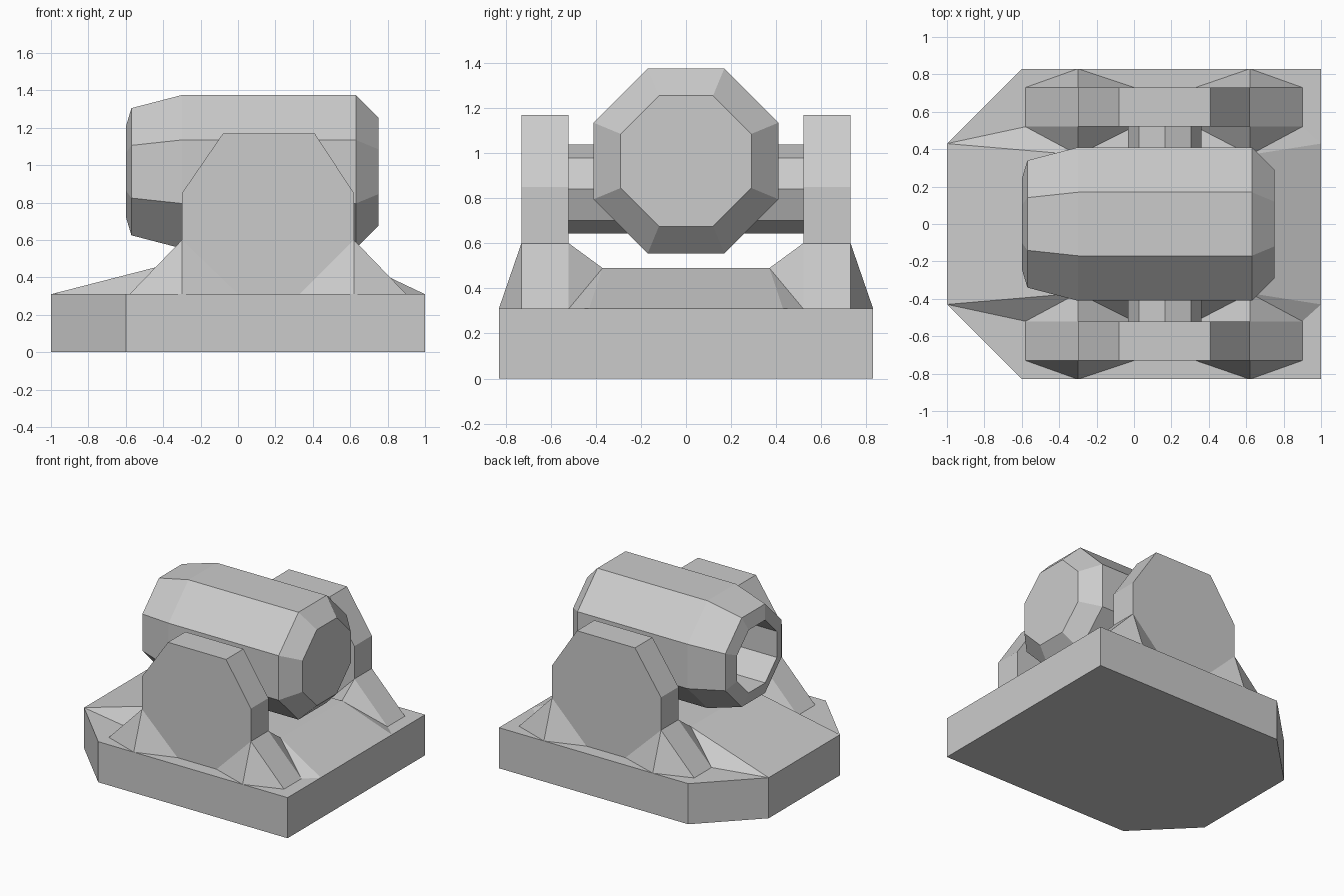
import bpy, bmesh
from math import cos, sin, pi

if "Cube" in bpy.data.objects:
    bpy.data.objects.remove(bpy.data.objects["Cube"])


def finish(name, bm, mirror=False):
    bmesh.ops.recalc_face_normals(bm, faces=bm.faces)
    me = bpy.data.meshes.new(name)
    bm.to_mesh(me)
    bm.free()
    ob = bpy.data.objects.new(name, me)
    bpy.context.collection.objects.link(ob)
    if mirror:
        m = ob.modifiers.new("mirror", 'MIRROR')
        m.use_axis = (False, True, False)
        m.use_mirror_merge = False
    return ob


def loft(name, rings, mirror=False):
    """Skin consecutive rings of points and cap both ends."""
    bm = bmesh.new()
    loops = [[bm.verts.new(p) for p in r] for r in rings]
    n = len(loops[0])
    for a, b in zip(loops, loops[1:]):
        for i in range(n):
            j = (i + 1) % n
            bm.faces.new((a[i], a[j], b[j], b[i]))
    bm.faces.new(loops[0])
    bm.faces.new(loops[-1])
    return finish(name, bm, mirror)


def hull(name, pts, mirror=False):
    """Convex solid around the points."""
    bm = bmesh.new()
    for p in pts:
        bm.verts.new(p)
    res = bmesh.ops.convex_hull(bm, input=bm.verts)
    junk = {e for e in res["geom_interior"] + res["geom_unused"]
            if isinstance(e, bmesh.types.BMVert)}
    bmesh.ops.delete(bm, geom=list(junk), context='VERTS')
    bmesh.ops.dissolve_limit(bm, angle_limit=0.01, verts=bm.verts, edges=bm.edges)
    return finish(name, bm, mirror)


# Base slab with two cut corners
outline = [(1, -.83), (1, .83), (-.6, .83), (-1, .43), (-1, -.43), (-.6, -.83)]
loft("base", [[(x, y, z) for x, y in outline] for z in (0, .31)])

# Low sloped rise between the supports
foot = [(1, .43), (.9, .52), (-.58, .52), (-1, .43)]
rise = [(x, s * y, .31) for x, y in foot for s in (1, -1)]
rise += [(x, s * .37, .49) for x in (-.3, .62) for s in (1, -1)]
hull("raised_deck", rise)

# Side supports, mirrored front to back
profile = [(-.3, .3), (.62, .3), (.62, .85), (.41, 1.17), (-.08, 1.17), (-.3, .85)]
loft("support", [[(x, y, z) for x, z in profile] for y in (.52, .73)], True)

# Pointed feet bracing each support edge
for name, x, out, inn in (("brace_left", -.3, -.58, 0), ("brace_right", .62, .9, .33)):
    pts = [(px, y, z) for px, z in ((out, .31), (inn, .31), (x, .6)) for y in (.52, .73)]
    hull(name, pts + [(x, .83, .31), (x, .37, .49)], True)

# Octagonal axle stubs
loft("axle", [[(.165 + .197 * cos(i * pi / 4), y, .84 + .197 * sin(i * pi / 4))
               for i in range(8)] for y in (.26, .56)], True)

# Octagonal barrel: (x, apothem) from the closed end round into the bore
stations = [(.75, .29), (.63, .41), (-.3, .41), (-.57, .34), (-.6, .24), (-.1, .24)]
loft("barrel", [[(x, a / cos(pi / 8) * cos((i + .5) * pi / 4),
                  .965 + a / cos(pi / 8) * sin((i + .5) * pi / 4))
                 for i in range(8)] for x, a in stations])
